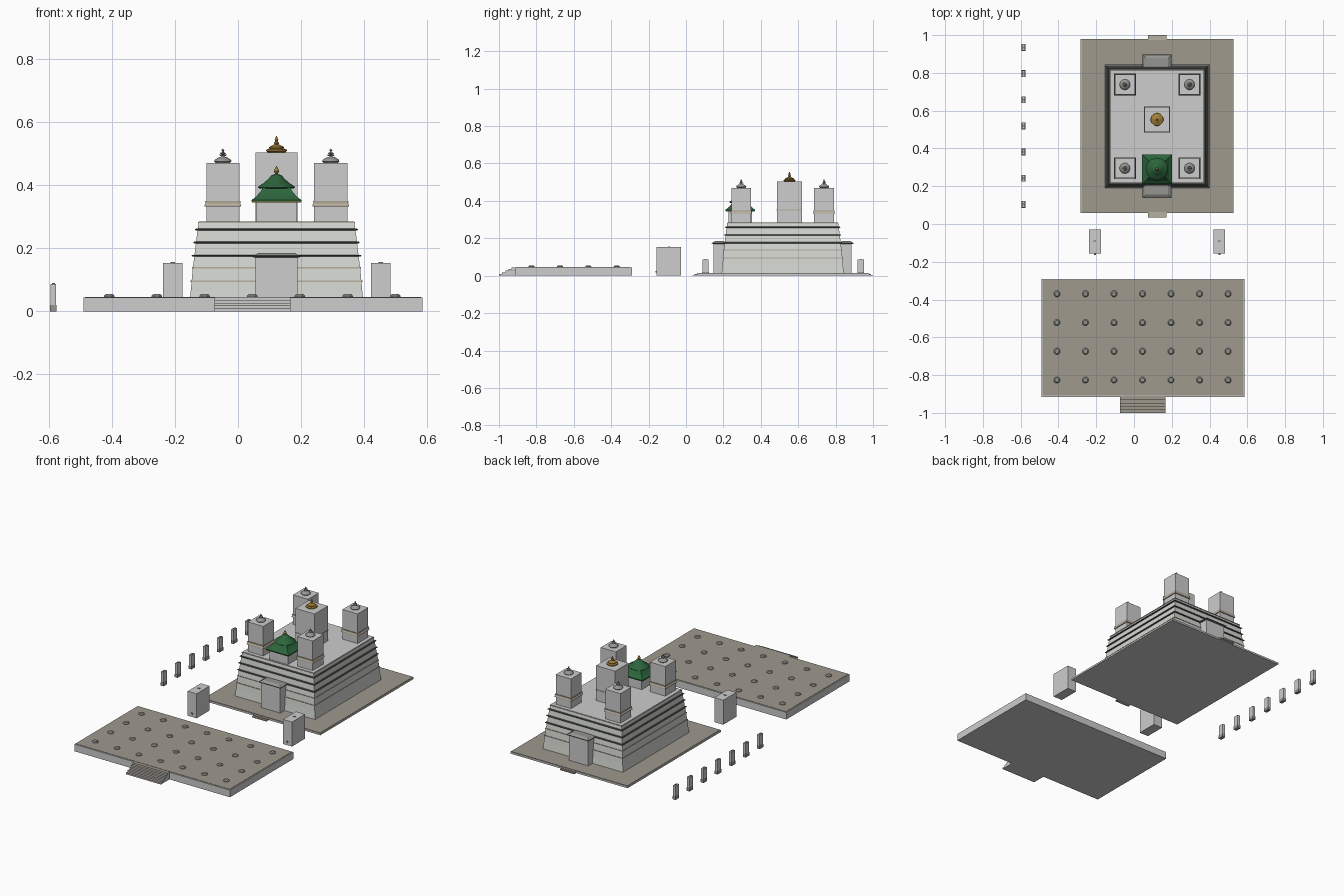
import bpy, bmesh, math

if "Cube" in bpy.data.objects:
    bpy.data.objects.remove(bpy.data.objects["Cube"])


def material(name, r, g, b):
    m = bpy.data.materials.new(name)
    m.diffuse_color = (r, g, b, 1)
    m.use_nodes = True
    m.node_tree.nodes["Principled BSDF"].inputs["Base Color"].default_value = m.diffuse_color
    return m


GREY = material("pale grey stone", .61, .61, .61)
WALL = material("whitewashed wall", .66, .68, .64)
PAVING = material("tan paving", .35, .32, .27)
TRIM = material("beige trim", .48, .43, .34)
DARK = material("dark ledge stone", .10, .11, .10)
STONE = material("weathered stone", .30, .30, .28)
GREEN = material("green roof tile", .025, .13, .045)
GOLD = material("gilded bronze", .36, .21, .04)


def finish(name, bm, mat, smooth=False):
    bmesh.ops.recalc_face_normals(bm, faces=bm.faces)
    me = bpy.data.meshes.new(name)
    bm.to_mesh(me)
    bm.free()
    ob = bpy.data.objects.new(name, me)
    me.materials.append(mat)
    bpy.context.collection.objects.link(ob)
    if smooth:
        bpy.ops.object.select_all(action='DESELECT')
        ob.select_set(True)
        bpy.context.view_layer.objects.active = ob
        bpy.ops.object.shade_smooth_by_angle(angle=math.radians(40))
    return ob


def skin(bm, loops):
    rings = [[bm.verts.new(p) for p in loop] for loop in loops]
    n = len(rings[0])
    for a, b in zip(rings, rings[1:]):
        for i in range(n):
            j = (i + 1) % n
            bm.faces.new((a[i], a[j], b[j], b[i]))
    bm.faces.new(rings[0][::-1])
    bm.faces.new(rings[-1])


# rectangular stack: each ring is (half x, half y, z)
def loft(name, mat, cx, cy, rings):
    bm = bmesh.new()
    skin(bm, [[(cx + sx * hx, cy + sy * hy, z) for sx, sy in
               ((-1, -1), (1, -1), (1, 1), (-1, 1))] for hx, hy, z in rings])
    return finish(name, bm, mat)


def box(name, mat, x0, x1, y0, y1, z0, z1):
    hx, hy = (x1 - x0) / 2, (y1 - y0) / 2
    return loft(name, mat, (x0 + x1) / 2, (y0 + y1) / 2, [(hx, hy, z0), (hx, hy, z1)])


# turned part: profile of (radius, z)
def lathe(name, mat, cx, cy, profile, n=16, smooth=True):
    bm = bmesh.new()
    skin(bm, [[(cx + r * math.cos(math.tau * (i + .5) / n),
                cy + r * math.sin(math.tau * (i + .5) / n), z) for i in range(n)]
              for r, z in profile])
    return finish(name, bm, mat, smooth)


CX, CY = .122, .517

# front terrace with paving and steps
box("terrace", GREY, -.49, .585, -.915, -.29, 0, .044)
box("terrace_paving", PAVING, -.484, .579, -.909, -.296, .043, .046)
for i in range(5):
    y0 = -1 + .017 * i
    box("terrace_step", GREY, -.075, .167, y0, -.91, .009 * i, .009 * (i + 1) - .001)
    box("terrace_tread", PAVING, -.075, .167, y0, -.91, .009 * (i + 1) - .001, .009 * (i + 1))

# column footings on the terrace
for i in range(7):
    for j in range(4):
        lathe("column_footing", STONE, -.408 + .151 * i, -.37 - .152 * j,
              [(.018, .045), (.018, .049), (.012, .055)], 8, False)

# temple yard with front and rear steps
box("yard_base", GREY, -.282, .528, .058, .98, 0, .011)
box("yard_paving", PAVING, -.279, .525, .061, .977, .010, .0135)
for k in range(2):
    z1 = .005 * (k + 1)
    box("yard_front_step", TRIM, .073, .172, .034 + .012 * k, .062, 0, z1)
    box("yard_rear_step", TRIM, .073, .172, .976, 1 - .01 * k, 0, z1)

# tapering main body
levels = [(.277, .012), (.272, .06), (.269, .095), (.265, .138), (.260, .176),
          (.255, .218), (.250, .259), (.246, .282)]
loft("temple_body", WALL, CX, CY, [(h, h + .05, z) for h, z in levels])
loft("temple_roof", GREY, CX, CY, [(.246, .296, .280), (.246, .296, .285)])

# ledges around the body, beige below and dark above
for h, z in levels[2:4]:
    loft("lower_ledge", TRIM, CX, CY, [(h + .003, h + .053, z - .002), (h + .003, h + .053, z + .002)])
for h, z in levels[4:7]:
    loft("upper_ledge", DARK, CX, CY, [(h + .006, h + .056, z - .003),
                                       (h + .009, h + .059, z), (h + .005, h + .055, z + .003)])
loft("roof_edge", TRIM, CX, CY, [(.249, .299, .279), (.249, .299, .283)])

# front and rear portals with canopies
for side, label in ((-1, "front"), (1, "rear")):
    y = CY + side * .335
    loft(label + "_portal", GREY, CX, y, [(.066, .034, .012), (.066, .034, .172)])
    loft(label + "_canopy", DARK, CX, y + side * .004,
         [(.070, .036, .170), (.076, .041, .173), (.076, .041, .176)])
    loft(label + "_canopy_top", STONE, CX, y + side * .004,
         [(.074, .039, .175), (.058, .022, .185)])

# corner towers with trim and ringed finials
for x in (-.048, .294):
    for y in (.295, .738):
        loft("corner_tower", GREY, x, y, [(.0525, .0525, .283), (.0525, .0525, .47)])
        loft("corner_tower_trim", TRIM, x, y, [(.058, .058, .332), (.058, .058, .336),
                                               (.055, .055, .342), (.056, .056, .350)])
        lathe("corner_finial", STONE, x, y,
              [(.022, .469), (.028, .475), (.026, .480), (.015, .487), (.007, .489), (.004, .492),
               (.012, .493), (.011, .496), (.004, .497), (.010, .500), (.009, .502), (.003, .503),
               (.003, .507), (.005, .510), (.001, .515)])

# central tower with gilded finial
loft("central_tower", GREY, CX, .553, [(.066, .066, .283), (.066, .066, .503)])
loft("central_tower_trim", TRIM, CX, .553, [(.068, .068, .350), (.068, .068, .354)])
lathe("central_finial", GOLD, CX, .553,
      [(.026, .502), (.034, .508), (.033, .512), (.023, .516), (.024, .520), (.015, .525),
       (.006, .529), (.009, .533), (.004, .538), (.006, .543), (.001, .555)])

# pavilion with square lower roof and round upper roof
PY = .29
loft("pavilion_body", GREY, CX, PY, [(.063, .063, .283), (.063, .063, .346)])
loft("pavilion_eave", GOLD, CX, PY, [(.077, .077, .344), (.077, .077, .348)])
loft("pavilion_lower_roof", GREEN, CX, PY, [(.079, .079, .347), (.079, .079, .352),
                                            (.062, .062, .366), (.050, .050, .380), (.042, .042, .394)])
lathe("pavilion_upper_roof", GREEN, CX, PY,
      [(.055, .389), (.060, .392), (.058, .396), (.042, .406), (.028, .418), (.016, .431), (.006, .434)])
lathe("pavilion_finial", GOLD, CX, PY,
      [(.008, .430), (.005, .437), (.009, .443), (.007, .449), (.001, .460)], 12)

# two gatehouse blocks with little knobs
for x in (-.207, .452):
    box("gate_block", GREY, x - .031, x + .031, -.157, -.028, 0, .153)
    box("gate_top_knob", STONE, x - .007, x + .007, -.094, -.085, .152, .156)
    box("gate_front_knob", STONE, x - .005, x + .005, -.163, -.156, .016, .026)

# row of side pillars
for i in range(7):
    y = .104 + .1385 * i
    box("side_pillar_foot", STONE, -.595, -.575, y - .018, y + .018, 0, .020)
    box("side_pillar", GREY, -.594, -.576, y - .017, y + .017, .019, .086)
    box("side_pillar_cap", STONE, -.590, -.580, y - .006, y + .006, .085, .089)
